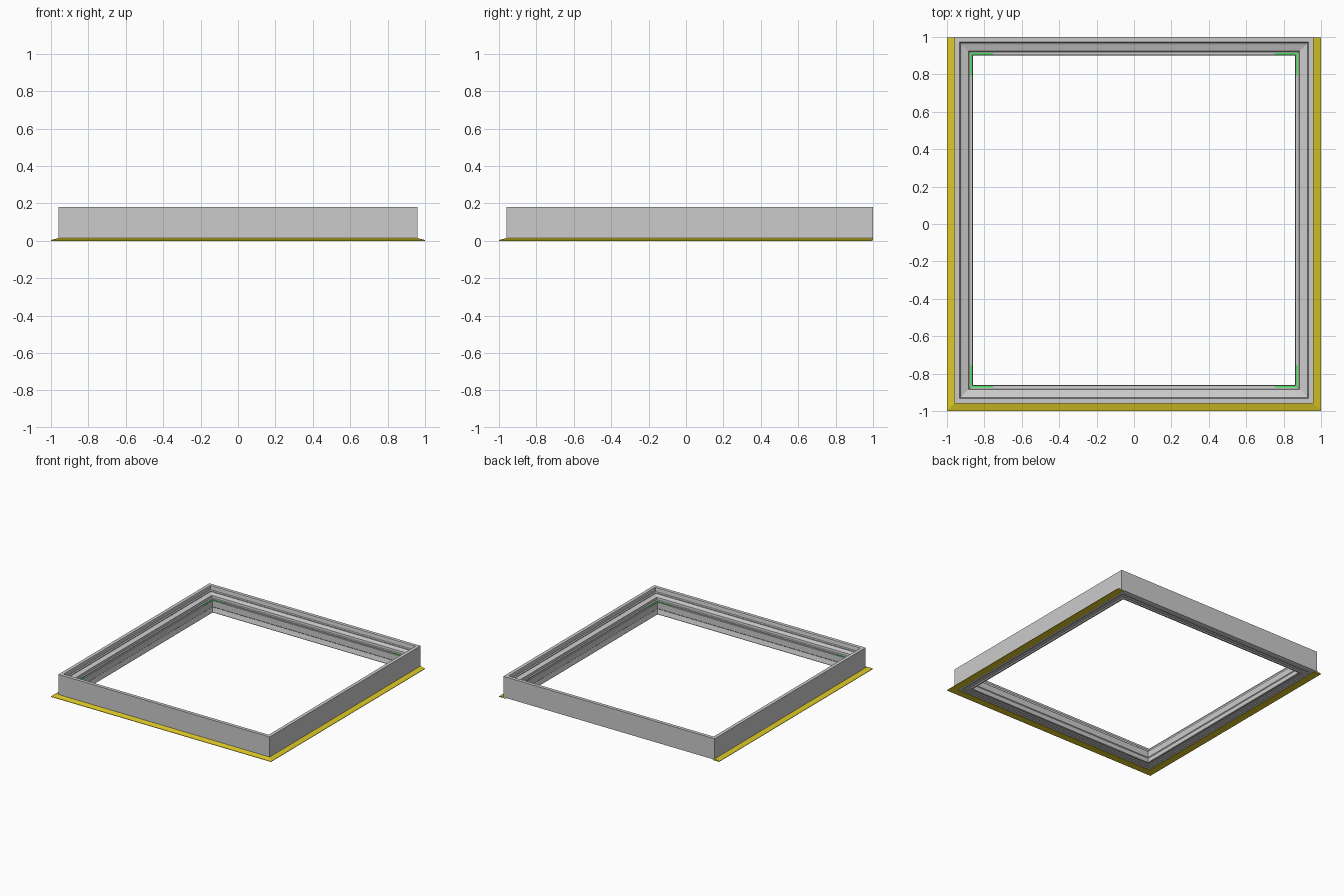
import bpy, bmesh

if "Cube" in bpy.data.objects:
    bpy.data.objects.remove(bpy.data.objects["Cube"])

HX, HY, CY = 0.96, 0.98, 0.02   # outer half sizes of the frame and its y centre


def material(name, color):
    m = bpy.data.materials.new(name)
    m.diffuse_color = color
    m.use_nodes = True
    m.node_tree.nodes["Principled BSDF"].inputs["Base Color"].default_value = m.diffuse_color
    return m


def finish(name, bm, mat=None):
    bmesh.ops.recalc_face_normals(bm, faces=bm.faces)
    mesh = bpy.data.meshes.new(name)
    bm.to_mesh(mesh)
    bm.free()
    ob = bpy.data.objects.new(name, mesh)
    bpy.context.collection.objects.link(ob)
    if mat:
        mesh.materials.append(mat)
    return ob


def sweep(name, profile, path, closed, mat=None):
    """Mitred sweep: path maps an inward offset to a ring of plan points."""
    bm = bmesh.new()
    columns = [[bm.verts.new((x, y, z)) for x, y in path(d)] for d, z in profile]
    n, p = len(columns[0]), len(profile)
    for i in range(n if closed else n - 1):
        for j in range(p):
            a, b = columns[j], columns[(j + 1) % p]
            k = (i + 1) % n
            bm.faces.new((a[i], a[k], b[k], b[i]))
    if not closed:
        bm.faces.new([c[0] for c in columns])
        bm.faces.new([c[-1] for c in columns])
    return finish(name, bm, mat)


def ring(d):
    x, y = HX - d, HY - d
    return [(-x, CY - y), (x, CY - y), (x, CY + y), (-x, CY + y)]


def three_sides(d):
    x, y = HX - d, CY - HY + d
    return [(-x, 0.998), (-x, y), (x, y), (x, 0.998)]


def box(name, lo, hi, mat):
    bm = bmesh.new()
    bmesh.ops.create_cube(bm, size=1)
    for v in bm.verts:
        v.co = [(a + b) / 2 + c * (b - a) for a, b, c in zip(lo, hi, v.co)]
    return finish(name, bm, mat)


yellow = material("yellow", (0.72, 0.58, 0.02, 1))
green = material("green", (0.05, 0.8, 0.1, 1))

# stepped frame: rim, glazing ledge, inner lip with sloped foot
sweep("frame", [
    (0, 0.008), (0, 0.18), (0.028, 0.18), (0.03, 0.172), (0.033, 0.15),
    (0.042, 0.146), (0.042, 0.14), (0.076, 0.13), (0.078, 0.112),
    (0.086, 0.108), (0.086, 0.1), (0.096, 0.1), (0.096, 0.05),
    (0.091, 0.045), (0.10, 0.012), (0.098, 0.004), (0.085, 0.002),
    (0.08, 0.01), (0.05, 0.01), (0.045, 0.004), (0.02, 0.004)], ring, True)

# tapered flange on the front and the two sides
sweep("flange", [(-0.04, 0), (-0.04, 0.004), (0, 0.015), (0.004, 0.015),
                 (0.02, 0.003), (0.02, 0)], three_sides, False, yellow)

# green corner strips on the inner ledge
L, D0, D1, Z0, Z1 = 0.12, 0.085, 0.094, 0.098, 0.104
for sx, side in ((-1, "left"), (1, "right")):
    for sy, end in ((-1, "front"), (1, "back")):
        xs = sorted(sx * (HX - d) for d in (D0, D0 + L))
        ys = sorted(CY + sy * (HY - d) for d in (D0, D1))
        box(f"corner_strip_x_{side}_{end}", (xs[0], ys[0], Z0), (xs[1], ys[1], Z1), green)
        xs = sorted(sx * (HX - d) for d in (D0, D1))
        ys = sorted(CY + sy * (HY - d) for d in (D1, D0 + L))
        box(f"corner_strip_y_{side}_{end}", (xs[0], ys[0], Z0), (xs[1], ys[1], Z1), green)
